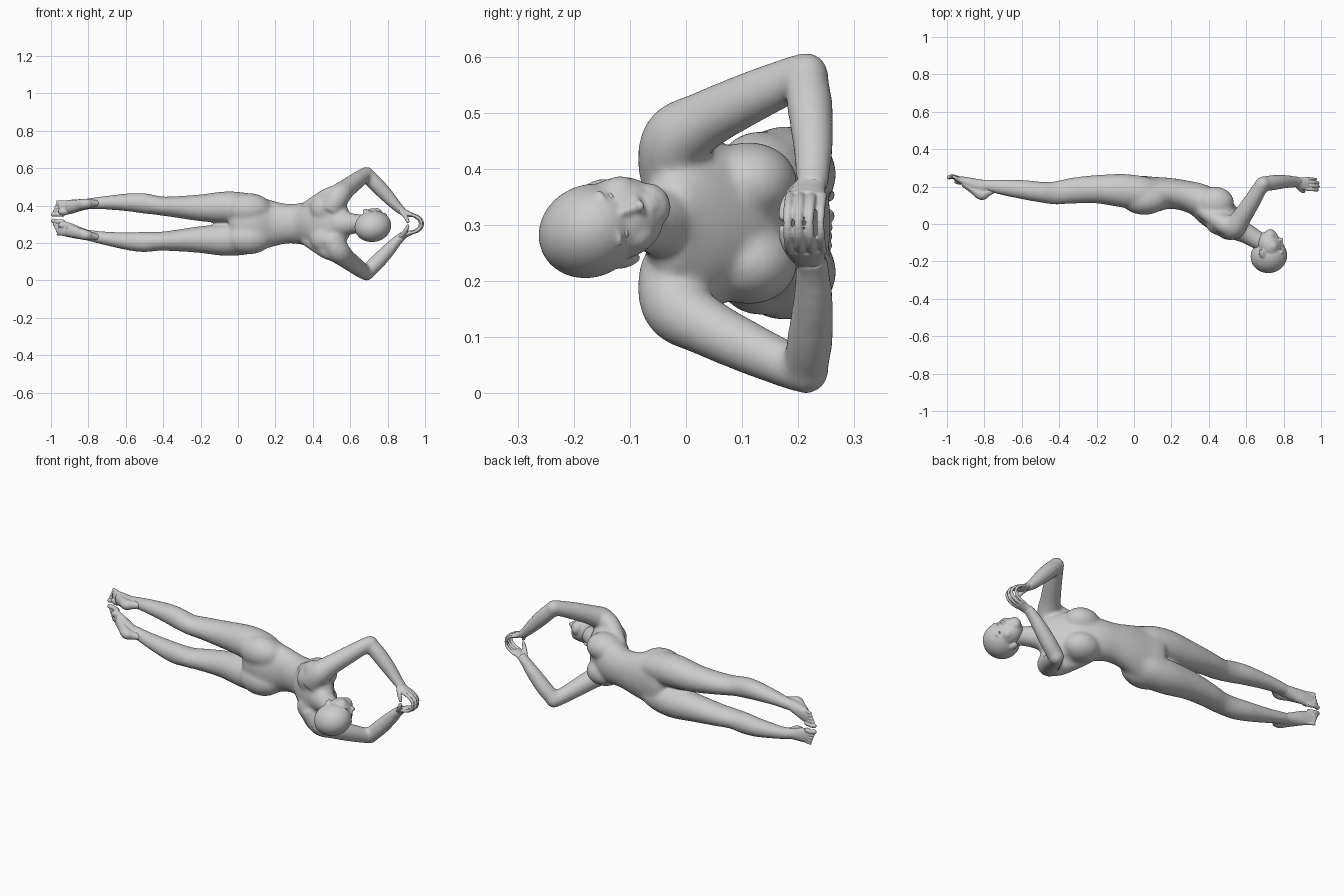
import bpy, bmesh
from math import cos, sin, pi, sqrt
from mathutils import Vector, Matrix

SIDES = (1, -1)


def mid(x):
    """Body mid-plane in z; the lower legs drift slightly to one side."""
    return 0.303 + 0.055 * max(0, -x - 0.4)


def spline(a, b, c, d, t):
    return [0.5 * (2 * q + (r - p) * t + (2 * p - 5 * q + 4 * r - s) * t * t
                   + (3 * q - p - 3 * r + s) * t ** 3) for p, q, r, s in zip(a, b, c, d)]


def tube(bm, rows, side=1, ref=(0, 0, 1), grow=0, steps=5, n=24):
    """Smooth loft through rows (x, y, offset from mid-plane, radius along ref, other radius).
    grow makes up for the thinning of slim limbs when the skin is softened."""
    rows = [tuple(r) if len(r) == 5 else tuple(r) + (r[3],) for r in rows]
    rows = [r[:3] + tuple(sqrt(q * q + grow) for q in r[3:]) for r in rows]
    ext = [rows[0]] + rows + [rows[-1]]
    pts = [spline(*ext[i:i + 4], k / steps) for i in range(len(rows) - 1) for k in range(steps)]
    pts.append(list(rows[-1]))
    pos = [Vector((p[0], p[1], mid(p[0]) + side * p[2])) for p in pts]
    rings = []
    for i, p in enumerate(pts):
        t = (pos[min(i + 1, len(pos) - 1)] - pos[max(i - 1, 0)]).normalized()
        a = Vector(ref)
        a = (a - t * a.dot(t)).normalized()
        b = t.cross(a)
        rings.append([bm.verts.new(pos[i] + a * p[3] * cos(2 * pi * k / n) + b * p[4] * sin(2 * pi * k / n))
                      for k in range(n)])
    for r, s in zip(rings, rings[1:]):
        for k in range(n):
            bm.faces.new((r[k], r[(k + 1) % n], s[(k + 1) % n], s[k]))
    bm.faces.new(rings[0][::-1])
    bm.faces.new(rings[-1])


def ball(bm, centre, radii, frame=Matrix.Identity(3)):
    m = Matrix.Translation(centre) @ frame.to_4x4() @ Matrix.Diagonal((*radii, 1))
    bmesh.ops.create_icosphere(bm, subdivisions=4, radius=1, matrix=m)


def lump(bm, x, y, dz, radii):
    ball(bm, (x, y, mid(x) + dz), radii)


def finish(name, bm, voxel=None, smooth=0):
    """Fuse the overlapping forms into one skin and soften it."""
    bmesh.ops.recalc_face_normals(bm, faces=bm.faces)
    me = bpy.data.meshes.new(name)
    bm.to_mesh(me)
    bm.free()
    me.polygons.foreach_set("use_smooth", [True] * len(me.polygons))
    ob = bpy.data.objects.new(name, me)
    bpy.context.collection.objects.link(ob)
    if voxel:
        r = ob.modifiers.new("skin", "REMESH")
        r.mode, r.voxel_size, r.use_smooth_shade = "VOXEL", voxel, True
        s = ob.modifiers.new("soften", "SMOOTH")
        s.factor, s.iterations = 0.5, smooth


# Torso, neck, legs and arms
body = bmesh.new()
G = 3.0e-4
tube(body, [(-.035, .175, 0, .135, .060), (.0, .167, 0, .168, .092), (.08, .156, 0, .158, .099),
            (.18, .164, 0, .125, .084), (.27, .152, 0, .106, .082), (.35, .127, 0, .114, .090),
            (.42, .080, 0, .134, .100), (.48, .032, 0, .142, .092), (.54, -.010, 0, .130, .071),
            (.585, -.035, 0, .080, .050)])
tube(body, [(.53, -.02, 0, .075, .06), (.60, -.050, 0, .056, .052), (.65, -.08, 0, .047),
            (.71, -.115, -.005, .044)], grow=G)
for s in SIDES:
    lump(body, .055, .133, s * .078, (.125, .084, .086))        # buttock
    lump(body, .435, .112, s * .070, (.100, .087, .075))        # breast
    lump(body, .48, -.004, s * .080, (.095, .060, .08))         # shoulder blade
    tube(body, [(.36, .075, .080, .035), (.43, .030, .115, .046), (.49, -.005, .142, .054),
                (.54, -.012, .150, .055)], s)                   # side of the back
    tube(body, [(.12, .165, .070, .055, .070), (.05, .165, .08, .080, .088), (-.06, .178, .087, .084, .088),
                (-.2, .186, .085, .070, .074), (-.33, .178, .090, .055, .067), (-.42, .166, .095, .048, .060),
                (-.5, .171, .103, .052, .053), (-.58, .182, .104, .046, .050), (-.7, .196, .096, .033, .039),
                (-.77, .204, .088, .027, .030), (-.85, .205, .076, .022, .026)], s, grow=G)
    tube(body, [(.49, -.02, .07, .06), (.535, -.018, .145, .061), (.575, .035, .184, .050),
                (.63, .12, .226, .043), (.672, .19, .257, .037), (.690, .216, .266, .035)], s, (1, 0, 0), G)
    lump(body, .688, .215, s * .264, (.041, .040, .041))        # elbow
    tube(body, [(.682, .212, .266, .035), (.735, .220, .215, .038), (.80, .226, .146, .033),
                (.86, .226, .082, .026, .020), (.89, .222, .060, .024, .014)], s, (0, 1, 0), G)
finish("body", body, .0065, 30)

# Feet with toes
feet = bmesh.new()
for s in SIDES:
    tube(feet, [(-.76, .203, .089, .025, .029), (-.81, .200, .082, .028, .036), (-.855, .210, .073, .033, .034),
                (-.9, .226, .062, .038, .026), (-.955, .245, .050, .039, .013)], s)
    tube(feet, [(-.74, .185, .092, .014, .014), (-.785, .168, .087, .022, .022), (-.815, .159, .083, .028, .031),
                (-.86, .184, .074, .029, .022), (-.91, .216, .062, .032, .018)], s)   # heel and sole
    lump(feet, -.93, .226, s * .036, (.032, .015, .018))        # ball of foot
    for i in range(5):
        r = .0120 if i == 0 else .0088 - i * .0003
        dz = .019 + i * .0160 + (.004 if i else 0)
        tip = -.988 + i * .007
        tube(feet, [(-.93, .242, dz, r), (-.965, .253, dz, r), (tip, .250, dz - .002, r)], s, n=12)
        lump(feet, tip, .250, s * (dz - .002), (r, r, r))
finish("feet", feet, .0032, 4)

# Hands with curved fingers meeting overhead
hands = bmesh.new()
for s in SIDES:
    tube(hands, [(.845, .227, .095, .024, .019), (.885, .222, .066, .027, .016),
                 (.912, .216, .052, .034, .015), (.932, .214, .047, .033, .011)], s, (0, 1, 0))
    for i in range(4):
        y, e = .186 + i * .0195, (-.006, .0, -.003, -.014)[i]
        r = .0088 if i < 3 else .0078
        tube(hands, [(.92, y, .050, r), (.955 + e, y - .002, .041, r), (.979 + e, y - .004, .023, r * .95),
                     (.987 + e, y - .005, .004, r * .88)], s, (0, 1, 0), n=12)
        lump(hands, .987 + e, y - .005, s * .004, (r * .88,) * 3)
    tube(hands, [(.872, .210, .068, .015), (.888, .190, .050, .013), (.900, .178, .030, .011),
                 (.908, .174, .012, .009)], s, (0, 1, 0), n=12)
    lump(hands, .908, .174, s * .012, (.009, .009, .009))
finish("hands", hands, .003, 3)

# Head, tipped back and rolled: local axes are side, forward, up
fwd = Vector((.93, .33, .25)).normalized()
up = Vector((.3, -.88, -.33))
up = (up - fwd * up.dot(fwd)).normalized()
side = fwd.cross(up)
FRAME = Matrix((side, fwd, up)).transposed()
CENTRE = Vector((.725, -.170, .290))


def face(bm, s, f, u, radii):
    ball(bm, CENTRE + FRAME @ Vector((s, f, u)), radii, FRAME)


head = bmesh.new()
face(head, 0, -.004, 0, (.082, .099, .092))        # skull
face(head, 0, .025, -.050, (.073, .065, .083))     # jaw
face(head, 0, .050, -.104, (.040, .032, .036))     # chin
face(head, 0, .082, -.045, (.011, .016, .030))     # nose bridge
face(head, 0, .093, -.064, (.012, .015, .010))     # nose tip
face(head, 0, .076, -.091, (.022, .011, .007))     # upper lip
face(head, 0, .075, -.102, (.018, .011, .007))     # lower lip
for s in SIDES:
    face(head, s * .012, .084, -.068, (.008, .010, .007))    # nostril
    face(head, s * .038, .046, -.058, (.032, .032, .036))    # cheek
    face(head, s * .030, .077, -.010, (.024, .012, .007))    # brow
    face(head, s * .073, -.014, -.048, (.010, .017, .028))   # ear
finish("head", head, .004, 8)

# Eyes
eyes = bmesh.new()
for s in SIDES:
    face(eyes, s * .031, .071, -.028, (.014, .012, .006))
finish("eyes", eyes)
